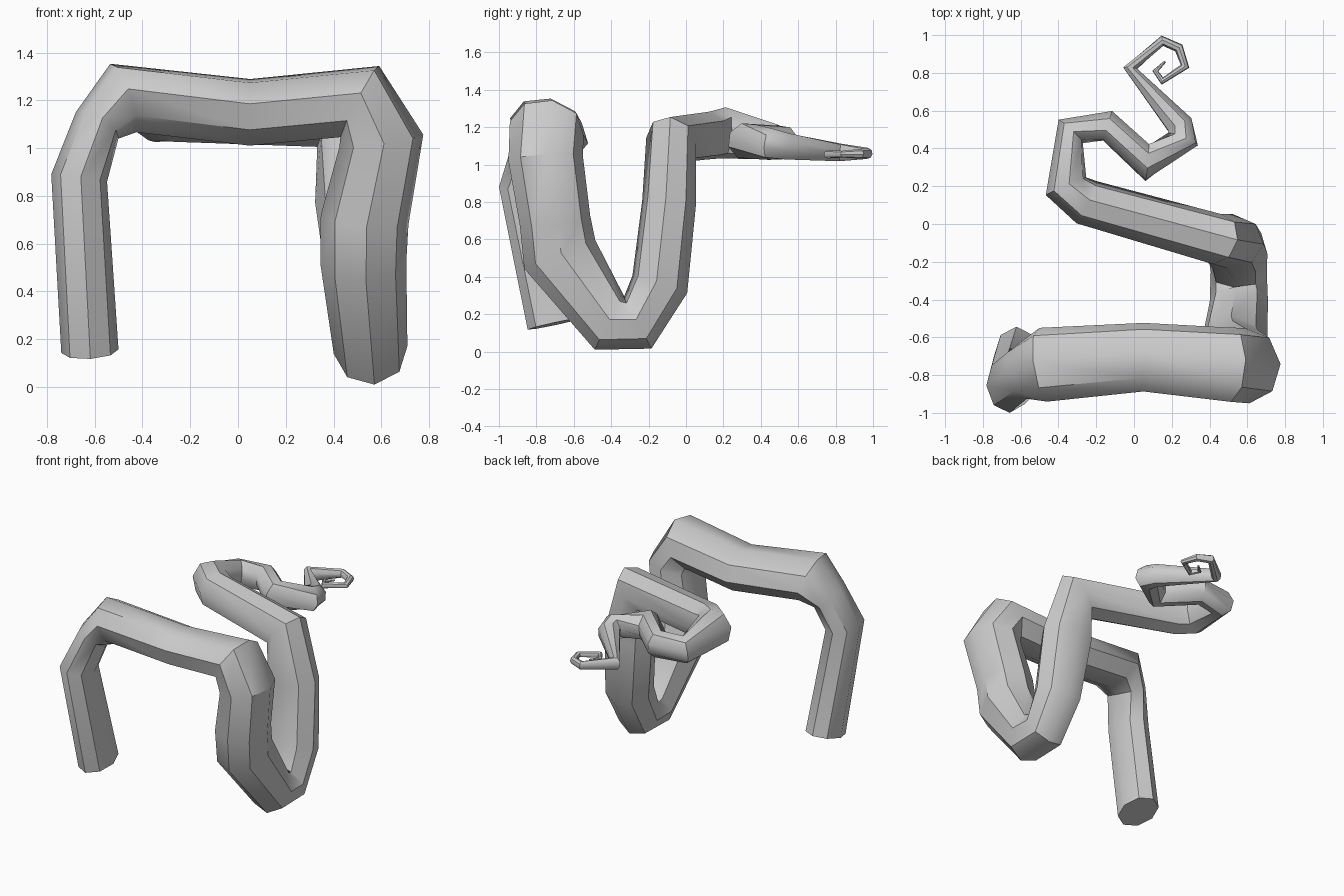
import bpy, bmesh, math
from mathutils import Vector

SIDES = 8

# Centre line of the tube: x, y, z, sideways radius, upright radius
PATH = [
    # rear leg and first shoulder
    (-.62, -.695, .15, .155, .12), (-.665, -.85, .875, .15, .118),
    (-.59, -.78, 1.095, .15, .105), (-.48, -.745, 1.21, .20, .155),
    # bridge and thick drop
    (.05, -.705, 1.15, .185, .142), (.51, -.745, 1.195, .20, .172),
    (.60, -.75, 1.03, .20, .178), (.53, -.70, .70, .19, .185),
    (.525, -.675, .52, .205, .18), (.555, -.41, .155, .165, .155),
    # rise
    (.555, -.26, .15, .155, .15), (.545, -.14, .36, .155, .163),
    (.505, -.09, .80, .145, .185), (.44, -.08, 1.13, .135, .165),
    # level S bends
    (-.25, .115, 1.155, .125, .13), (-.36, .20, 1.17, .118, .138),
    (-.335, .49, 1.12, .09, .095), (-.14, .52, 1.12, .085, .092),
    (.07, .325, 1.125, .103, .1), (.26, .45, 1.11, .088, .085),
    (.243, .525, 1.10, .077, .075),
    # curled tip
    (-.02, .825, 1.065, .05, .038), (.15, .97, 1.06, .03, .028),
    (.237, .932, 1.058, .026, .026), (.27, .835, 1.056, .018, .024),
    (.15, .757, 1.055, .022, .02), (.113, .81, 1.055, .014, .016),
    (.165, .86, 1.055, .005, .006),
]


def tapered_tube(name, path):
    """Loft mitred elliptical rings along a path and cap both ends."""
    pts = [Vector(p[:3]) for p in path]
    steps = [(b - a).normalized() for a, b in zip(pts, pts[1:])]
    bm = bmesh.new()
    rings = []
    u = Vector((0, 1, 0))
    for i, p in enumerate(path):
        t = (steps[max(i - 1, 0)] + steps[min(i, len(steps) - 1)]).normalized()
        u = (u - t * u.dot(t)).normalized()      # carry the frame along
        v = t.cross(u)
        ring = []
        for k in range(SIDES):
            a = 2 * math.pi * k / SIDES
            ring.append(bm.verts.new(pts[i] + u * p[3] * math.cos(a) + v * p[4] * math.sin(a)))
        rings.append(ring)
    for r, s in zip(rings, rings[1:]):
        for k in range(SIDES):
            n = (k + 1) % SIDES
            bm.faces.new((r[k], r[n], s[n], s[k]))
    bm.faces.new(rings[0])
    bm.faces.new(rings[-1])
    bmesh.ops.recalc_face_normals(bm, faces=bm.faces)
    mesh = bpy.data.meshes.new(name)
    bm.to_mesh(mesh)
    bm.free()
    obj = bpy.data.objects.new(name, mesh)
    bpy.context.collection.objects.link(obj)
    bpy.context.view_layer.objects.active = obj
    obj.select_set(True)
    bpy.ops.object.shade_smooth_by_angle(angle=math.radians(42))
    return obj


# Tentacle
tapered_tube("tentacle", PATH)
